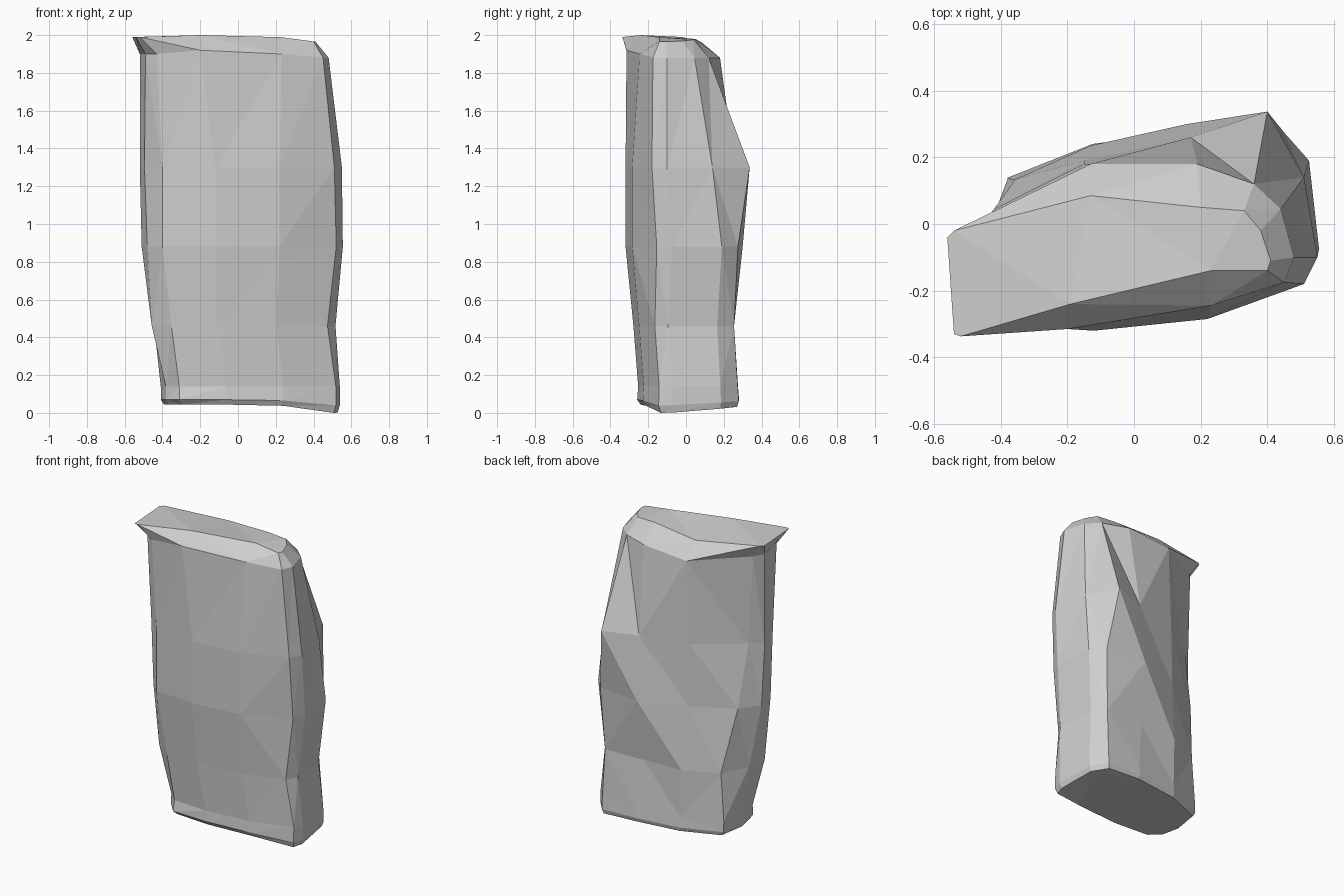
import bpy
import bmesh

# Remove only the default cube
default_cube = bpy.data.objects.get("Cube")
if default_cube:
    bpy.data.objects.remove(default_cube, do_unlink=True)


def make_material(name, colour):
    material = bpy.data.materials.new(name)
    material.use_nodes = True
    material.diffuse_color = colour
    material.node_tree.nodes["Principled BSDF"].inputs["Base Color"].default_value = colour
    return material


# Cross-sections, counter-clockwise from the front left corner
belly = [(-.4, -.3), (-.12, -.32), (.22, -.285), (.52, -.155), (.555, -.075), (.525, .19),
         (.45, .275), (.16, .3), (-.15, .19), (-.42, .045), (-.51, -.08), (-.48, -.22)]
shoulder = [(-.43, -.31), (-.2, -.315), (.23, -.245), (.45, -.175), (.48, -.1), (.44, .045),
            (.36, .12), (.19, .18), (-.13, .18), (-.48, -.03), (-.52, -.1), (-.49, -.27)]
crown = [(-.52, -.337), (-.19, -.24), (.23, -.14), (.4, -.14), (.41, -.11), (.38, -.02),
         (.33, .04), (.2, .05), (-.13, .085), (-.54, -.02), (-.56, -.04), (-.54, -.33)]


def scaled(outline, scale_x, scale_y, shift_x=0, shift_y=0):
    """Stretch a cross-section about the middle, then slide it."""
    return [(x * scale_x + shift_x, y * scale_y + shift_y) for x, y in outline]


def nudged(outline, moves):
    """Move single corners of a cross-section to break up its regularity."""
    result = list(outline)
    for corner, (move_x, move_y) in moves.items():
        x, y = result[corner]
        result[corner] = (x + move_x, y + move_y)
    return result


def ring(bm, outline, height, fall=0):
    """Place a cross-section; fall makes its front right corner sag."""
    return [bm.verts.new((x, y, height - fall * max(0, x - .2) * (.5 - y)))
            for x, y in outline]


# Stack the cross-sections of the stone block from base to crown
bm = bmesh.new()
foot = nudged(scaled(belly, .89, .87, .045, .02), {3: (.01, -.03), 4: (0, -.03), 6: (-.01, .02),
                                                   8: (-.035, .055), 9: (-.05, .08)})
waist = nudged(scaled(belly, .93, .87), {0: (.02, 0), 3: (-.01, -.03), 4: (0, -.03),
                                         6: (.01, .015), 7: (0, -.015), 8: (.01, .07),
                                         9: (.035, .095), 10: (.03, .03), 11: (-.01, 0)})
chest = nudged(belly, {3: (-.01, -.025), 4: (-.005, -.025), 5: (-.015, -.05),
                       6: (-.05, .062), 7: (.01, -.04), 8: (0, -.01),
                       9: (-.025, -.08), 10: (-.01, -.02), 11: (-.015, 0)})
rings = [
    ring(bm, scaled(foot, .97, .95, .005, .005), .045, .225),
    ring(bm, nudged(foot, {0: (0, -.01)}), .07, .15),
    ring(bm, scaled(foot, 1, .98), .14),
    ring(bm, waist, .46),
    ring(bm, belly, .88),
    ring(bm, chest, 1.3),
    ring(bm, shoulder, 1.88),
    ring(bm, crown, 1.99),
]

# Slope the crown down toward the right and the back, and lift its middle
for vert in rings[-1]:
    vert.co.z -= max(0, vert.co.x - .22) * .13
for corner, lift in {1: .01, 7: -.01, 8: -.03}.items():
    rings[-1][corner].co.z += lift

# Uneven shoulder line
for corner, lift in {0: .02, 1: .04, 2: .02, 8: -.025, 9: .02, 10: .02, 11: .02}.items():
    rings[-2][corner].co.z += lift

# Walls between neighbouring rings, then the two end caps
for lower, upper in zip(rings, rings[1:]):
    count = len(lower)
    for i in range(count):
        j = (i + 1) % count
        bm.faces.new((lower[i], lower[j], upper[j], upper[i]))
bm.faces.new(list(reversed(rings[0])))
bm.faces.new(rings[-1])

# Creases running from the flared left end of the crown to the shoulder line
for tip, corner in ((0, 1), (9, 8)):
    bmesh.ops.connect_verts(bm, verts=[rings[-1][tip], rings[-2][corner]])

# Rest the lowest corner on the ground and facet the surface
ground = min(vert.co.z for vert in bm.verts)
for vert in rings[0]:
    vert.co.z -= ground
bmesh.ops.triangulate(bm, faces=bm.faces[:], quad_method='BEAUTY', ngon_method='BEAUTY')
bmesh.ops.recalc_face_normals(bm, faces=bm.faces[:])

mesh = bpy.data.meshes.new("stone_block")
bm.to_mesh(mesh)
bm.free()
mesh.materials.append(make_material("stone grey", (.62, .62, .62, 1)))
stone_block = bpy.data.objects.new("stone_block", mesh)
bpy.context.collection.objects.link(stone_block)
